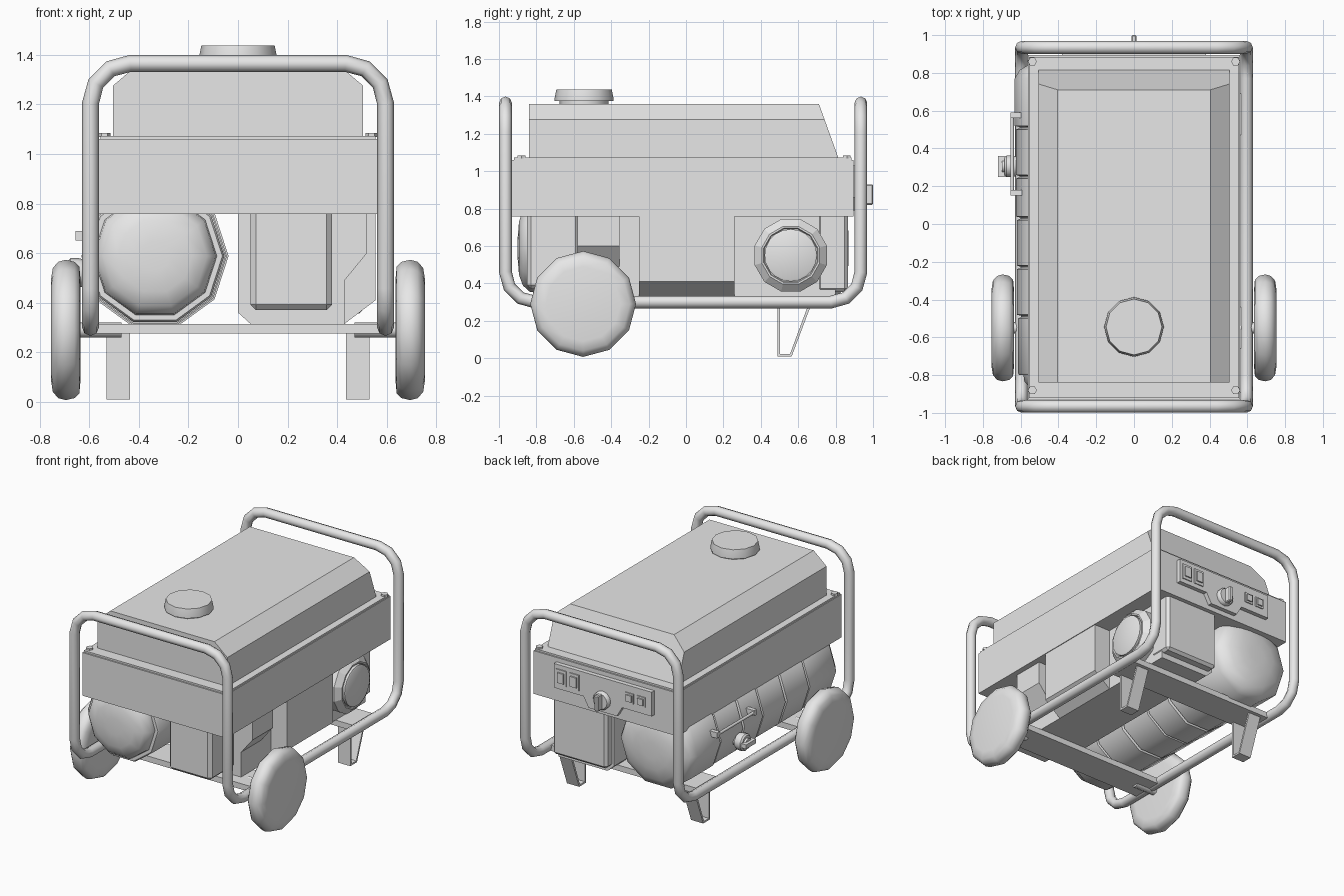
import bpy, bmesh, math
from mathutils import Vector, Matrix

if "Cube" in bpy.data.objects:
    bpy.data.objects.remove(bpy.data.objects["Cube"])

grey = bpy.data.materials.new("light_grey")
grey.use_nodes = True
grey.diffuse_color = (0.8, 0.8, 0.8, 1)
grey.node_tree.nodes["Principled BSDF"].inputs["Base Color"].default_value = (0.8, 0.8, 0.8, 1)


def finish(name, bm, smooth=None):
    bmesh.ops.recalc_face_normals(bm, faces=bm.faces)
    mesh = bpy.data.meshes.new(name)
    bm.to_mesh(mesh)
    bm.free()
    obj = bpy.data.objects.new(name, mesh)
    bpy.context.collection.objects.link(obj)
    mesh.materials.append(grey)
    if smooth:
        shade(obj, smooth)
    return obj


def shade(obj, angle):
    bpy.ops.object.select_all(action='DESELECT')
    obj.select_set(True)
    bpy.context.view_layer.objects.active = obj
    bpy.ops.object.shade_smooth_by_angle(angle=math.radians(angle))


def box(name, x, y, z, bevel=0):
    bm = bmesh.new()
    bmesh.ops.create_cube(bm, size=1)
    for v in bm.verts:
        v.co = [(a + b) / 2 + c * (b - a) for (a, b), c in zip((x, y, z), v.co)]
    if bevel:
        bmesh.ops.bevel(bm, geom=bm.edges[:], offset=bevel, segments=1, affect='EDGES')
    return finish(name, bm)


def extrude(name, profile, axis, start, end):
    """Extrude a 2D outline along x (outline in y, z) or y (outline in x, z)."""
    bm = bmesh.new()
    place = (lambda a, b: (start, a, b)) if axis == 'x' else (lambda a, b: (a, start, b))
    face = bm.faces.new([bm.verts.new(place(a, b)) for a, b in profile])
    ext = bmesh.ops.extrude_face_region(bm, geom=[face])
    shift = Vector((end - start, 0, 0) if axis == 'x' else (0, end - start, 0))
    bmesh.ops.translate(bm, verts=[v for v in ext["geom"] if isinstance(v, bmesh.types.BMVert)], vec=shift)
    return finish(name, bm)


def lathe(name, profile, sides, centre, axis='z', smooth=None, turn=0):
    """Rings of (radius, height) stacked along an axis, capped at both ends."""
    bm = bmesh.new()
    rot = {'z': Matrix(), 'x': Matrix.Rotation(math.pi / 2, 4, 'Y'),
           'y': Matrix.Rotation(-math.pi / 2, 4, 'X')}[axis]
    rings = []
    for r, h in profile:
        rings.append([bm.verts.new(rot @ Vector((r * math.cos(a), r * math.sin(a), h)) + Vector(centre))
                      for a in (turn + math.tau * i / sides for i in range(sides))])
    for low, high in zip(rings, rings[1:]):
        for i in range(sides):
            j = (i + 1) % sides
            bm.faces.new((low[i], low[j], high[j], high[i]))
    bm.faces.new(rings[0])
    bm.faces.new(rings[-1])
    return finish(name, bm, smooth)


def tube(name, corners, radius, bend=0, closed=False):
    pts = []
    for i, c in enumerate(corners):
        if not closed and i in (0, len(corners) - 1) or not bend:
            pts.append(Vector(c))
            continue
        c = Vector(c)
        u = (Vector(corners[i - 1]) - c).normalized()
        w = (Vector(corners[(i + 1) % len(corners)]) - c).normalized()
        for k in range(4):
            a = math.radians(30 * k)
            pts.append(c + bend * (u * (1 - math.sin(a)) + w * (1 - math.cos(a))))
    curve = bpy.data.curves.new(name, 'CURVE')
    curve.dimensions = '3D'
    curve.bevel_depth, curve.bevel_resolution = radius, 2
    curve.use_fill_caps = True
    spline = curve.splines.new('POLY')
    spline.points.add(len(pts) - 1)
    for p, co in zip(spline.points, pts):
        p.co = (*co, 1)
    spline.use_cyclic_u = closed
    obj = bpy.data.objects.new(name, curve)
    bpy.context.collection.objects.link(obj)
    curve.materials.append(grey)
    bpy.ops.object.select_all(action='DESELECT')
    obj.select_set(True)
    bpy.context.view_layer.objects.active = obj
    bpy.ops.object.convert(target='MESH')
    shade(bpy.context.object, 50)


# Tubular carrying frame, one continuous loop
F, B, LOW, TOP, W = -0.965, 0.935, 0.3, 1.365, 0.595
side = [(F, TOP), (F, LOW), (B, LOW), (B, TOP)]
tube("tube_frame", [(W, y, z) for y, z in side] + [(-W, y, z) for y, z in reversed(side)],
     0.034, 0.16, True)

# Cross plates, feet and wheels
box("front_cross_plate", (-0.58, 0.58), (-0.66, -0.44), (0.275, 0.315))
box("rear_cross_plate", (-0.58, 0.58), (0.47, 0.69), (0.275, 0.315))
foot = [(0.49, 0.275), (0.49, 0.01), (0.565, 0.01), (0.665, 0.275),
        (0.65, 0.275), (0.556, 0.022), (0.502, 0.022), (0.502, 0.275)]
tyre = [(0.2, -0.06), (0.255, -0.055), (0.275, -0.035), (0.283, 0),
        (0.275, 0.03), (0.25, 0.052), (0.2, 0.06)]
for s, label in ((1, "left"), (-1, "right")):
    extrude(label + "_foot", foot, 'x', s * 0.435, s * 0.53)
    lathe(label + "_wheel", [(r, s * h) for r, h in tyre], 12, (s * 0.695, -0.55, 0.29), 'x', 50)
    lathe(label + "_axle", [(0.03, -0.1), (0.03, 0.1)], 8, (s * 0.57, -0.55, 0.29), 'x', 50)

# Upper housing and its lid with bolts
box("housing_band", (-0.56, 0.56), (-0.93, 0.895), (0.757, 1.06))
box("housing_lid", (-0.555, 0.555), (-0.92, 0.885), (1.06, 1.072))
for x in (-0.538, 0.538):
    for y in (-0.88, 0.86):
        lathe("lid_bolt", [(0.024, 0), (0.024, 0.016)], 6, (x, y, 1.068))

# Fuel tank: chamfered section with a sloped rear face
tank = extrude("fuel_tank", [(-0.505, 1.07), (-0.505, 1.275), (-0.405, 1.36),
                             (0.405, 1.36), (0.505, 1.275), (0.505, 1.07)], 'y', -0.84, 0.815)
for v in tank.data.vertices:
    if v.co.y > 0:
        v.co.y -= (v.co.z - 1.07) * 0.36
lathe("filler_neck", [(0.13, 0), (0.13, 0.03)], 12, (0, -0.545, 1.355), smooth=40)
lathe("filler_cap", [(0.158, 0), (0.158, 0.012), (0.148, 0.062)], 12, (0, -0.545, 1.375), smooth=40)

# Ribbed generator drum with domed ends
drum = [(0.06, -0.9), (0.15, -0.893), (0.21, -0.872), (0.245, -0.835), (0.25, -0.8), (0.272, -0.8)]
for a, b, r in ((-0.79, -0.5, 0.28), (-0.48, -0.24, 0.285), (-0.22, 0.02, 0.285),
                (0.04, 0.24, 0.29), (0.26, 0.5, 0.29)):
    drum += [(r, a), (r, b), (r - 0.018, b + 0.008), (r - 0.018, b + 0.014)]
drum += [(0.297, 0.52), (0.297, 0.77), (0.27, 0.815), (0.22, 0.845), (0.14, 0.865), (0.06, 0.87)]
lathe("generator_drum", drum, 10, (-0.335, 0, 0.588), 'y', 40)

# Drum side grip and valve knob
tube("side_grip", [(-0.645, 0.16, 0.67), (-0.645, 0.58, 0.67)], 0.01)
for y in (0.165, 0.575):
    box("grip_bracket", (-0.655, -0.56), (y - 0.015, y + 0.015), (0.65, 0.69))
lathe("valve_stem", [(0.035, -0.1), (0.035, 0.05)], 8, (-0.6, 0.305, 0.52), 'x', 50)
lathe("valve_knob", [(0.055, 0.02), (0.06, 0), (0.06, -0.03), (0.05, -0.04)], 10, (-0.645, 0.305, 0.52), 'x', 40)
box("valve_handle", (-0.72, -0.68), (0.25, 0.36), (0.505, 0.535))

# Engine block sections
extrude("engine_core", [(0, 0.757), (0, 0.36), (0.05, 0.315), (0.43, 0.315), (0.43, 0.757)], 'y', -0.58, 0.8)
extrude("engine_side_cover", [(0.3, 0.757), (0.3, 0.315), (0.43, 0.315), (0.555, 0.41), (0.555, 0.757)],
        'y', -0.25, 0.26)
extrude("exhaust_block", [(0.4, 0.757), (0.4, 0.49), (0.43, 0.49), (0.52, 0.6), (0.52, 0.757)],
        'y', -0.58, -0.355)
box("front_filter_box", (0.05, 0.38), (-0.85, -0.57), (0.37, 0.78), 0.022)
box("rear_engine_box", (0.015, 0.435), (0.7, 0.865), (0.355, 0.78), 0.018)

# Round pull starter
lathe("starter_housing", [(0.2, 0), (0.2, 0.07), (0.16, 0.105), (0.15, 0.105), (0.145, 0.095)],
      12, (0.42, 0.56, 0.55), 'x', turn=math.pi / 12)
lathe("starter_cap", [(0.14, 0), (0.14, 0.115), (0.13, 0.12)], 20, (0.42, 0.56, 0.55), 'x', 40)

# Rear control panel with sockets and selector knob
extrude("control_panel", [(-0.38, 1.03), (-0.38, 0.86), (-0.15, 0.86), (-0.11, 0.79), (0.11, 0.79),
                          (0.15, 0.86), (0.38, 0.86), (0.38, 1.03)], 'y', 0.885, 0.925)
for x, w, h in ((0.32, 0.038, 0.055), (0.22, 0.038, 0.055), (-0.21, 0.032, 0.035), (-0.3, 0.032, 0.035)):
    box("socket_frame", (x - w, x + w), (0.92, 0.932), (0.945 - h, 0.945 + h))
    box("socket_plate", (x - w * 0.65, x + w * 0.65), (0.925, 0.942), (0.945 - h * 0.65, 0.945 + h * 0.65))
lathe("selector_knob", [(0.062, 0), (0.062, 0.025), (0.054, 0.035)], 12, (0, 0.92, 0.875), 'y', 40)
box("selector_grip", (-0.014, 0.014), (0.94, 1.0), (0.82, 0.93), 0.006)
